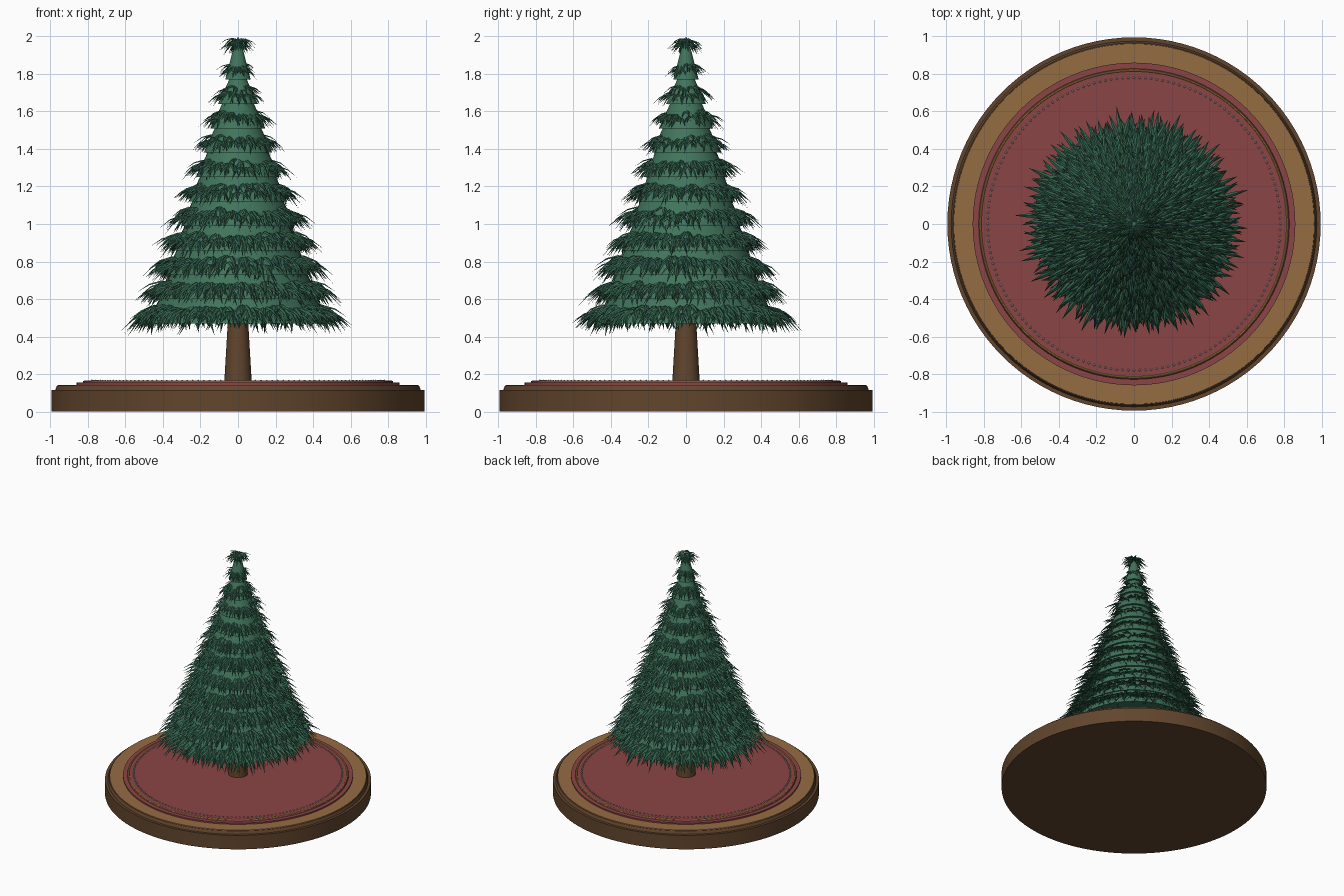
import bpy, bmesh, math, random
from mathutils import Vector, Matrix

random.seed(4)
if "Cube" in bpy.data.objects:
    bpy.data.objects.remove(bpy.data.objects["Cube"])


def material(name, *rgb):
    m = bpy.data.materials.new(name)
    m.use_nodes = True
    m.diffuse_color = (*rgb, 1)
    m.node_tree.nodes["Principled BSDF"].inputs["Base Color"].default_value = (*rgb, 1)
    return m


dark_wood = material("dark wood", 0.12, 0.06, 0.026)
light_wood = material("light wood", 0.30, 0.15, 0.055)
red_cloth = material("red cloth", 0.26, 0.06, 0.062)
gold = material("gold trim", 0.45, 0.27, 0.05)
silver = material("silver beads", 0.45, 0.45, 0.42)
foliage = material("foliage green", 0.052, 0.175, 0.105)
needles = material("needle green", 0.034, 0.125, 0.075)


def finish(name, bm, mat, smooth=True):
    mesh = bpy.data.meshes.new(name)
    bm.to_mesh(mesh)
    bm.free()
    mesh.materials.append(mat)
    ob = bpy.data.objects.new(name, mesh)
    bpy.context.collection.objects.link(ob)
    if smooth:
        bpy.ops.object.select_all(action="DESELECT")
        ob.select_set(True)
        bpy.context.view_layer.objects.active = ob
        bpy.ops.object.shade_smooth_by_angle(angle=math.radians(35))
    return ob


def frustum(bm, r1, r2, z1, z2, sides=64):
    bmesh.ops.create_cone(bm, cap_ends=True, segments=sides, radius1=r1, radius2=r2,
                          depth=z2 - z1, matrix=Matrix.Translation((0, 0, (z1 + z2) / 2)))


def disc(name, mat, *steps, sides=96):
    bm = bmesh.new()
    for step in steps:
        frustum(bm, *step, sides=sides)
    return finish(name, bm, mat)


# Stand, cloth and trunk
disc("stand_base", dark_wood, (0.995, 0.995, 0, 0.115))
disc("stand_rim", dark_wood, (0.975, 0.965, 0.114, 0.138))
disc("stand_top", light_wood, (0.965, 0.96, 0.12, 0.143))
disc("cloth_lower", red_cloth, (0.86, 0.86, 0.14, 0.154))
disc("cloth_upper", red_cloth, (0.83, 0.825, 0.15, 0.162))
disc("trunk", dark_wood, (0.073, 0.05, 0.16, 0.55), sides=32)

# Trim around the cloth
bpy.ops.mesh.primitive_torus_add(major_radius=0.818, minor_radius=0.005, major_segments=96,
                                 minor_segments=6, location=(0, 0, 0.162))
trim = bpy.context.object
trim.name = "gold_trim"
trim.data.materials.append(gold)
bm = bmesh.new()
BEADS = 160
for i in range(BEADS):
    a = math.tau * i / BEADS
    spot = Matrix.Translation((0.78 * math.cos(a), 0.78 * math.sin(a), 0.163))
    bmesh.ops.create_icosphere(bm, subdivisions=1, radius=0.007, matrix=spot)
finish("silver_beads", bm, silver)

# Stacked foliage cones
TIERS = 12
STEP = 0.13
tiers = [(0.47 + STEP * i, 0.48 - 0.45 * (i / (TIERS - 1)) ** 0.92) for i in range(TIERS)]
bm = bmesh.new()
for z, r in tiers[:-1]:
    frustum(bm, r, max(r - 0.075, 0.025), z, z + 0.165, sides=48)
frustum(bm, 0.035, 0, 1.9, 2.0, sides=24)
finish("foliage_cones", bm, foliage)


def blade(bm, root, heading, length, width, rise, drop):
    """One arched, pointed, creased blade."""
    out = Vector((math.cos(heading), math.sin(heading), 0))
    side = Vector((-out.y, out.x, 0))
    rows = []
    for t, w in ((0, 0.35), (0.3, 1), (0.65, 0.75)):
        mid = root + out * length * t
        mid.z += rise * t - drop * t * t
        lower = mid - Vector((0, 0, width * 0.35 * w))
        rows.append([bm.verts.new(p) for p in
                     (lower - side * width * w / 2, mid, lower + side * width * w / 2)])
    tip = bm.verts.new(root + out * length + Vector((0, 0, rise - drop)))
    for a, b in zip(rows, rows[1:]):
        for k in (0, 1):
            bm.faces.new((a[k], b[k], b[k + 1], a[k + 1]))
    for k in (0, 1):
        bm.faces.new((rows[-1][k], tip, rows[-1][k + 1]))


# Sprigs of drooping blades around each cone
bm = bmesh.new()
for i, (z, r) in enumerate(tiers):
    size = 1 - 0.5 * i / (TIERS - 1)
    count = max(6, round(math.tau * r / 0.07))
    for row in (0, 1):
        for j in range(count):
            a = math.tau * (j + row / 2 + random.uniform(-0.25, 0.25)) / count + i
            reach = max(r - 0.045 - 0.03 * row, 0.012)
            root = Vector((reach * math.cos(a), reach * math.sin(a),
                           z + 0.06 + 0.025 * row + random.uniform(-0.012, 0.012)))
            grow = size * random.uniform(0.85, 1.15)
            for k in range(-3, 4):
                fan = abs(k) / 3
                blade(bm, root, a + k * 0.38 + random.uniform(-0.12, 0.12),
                      grow * (0.18 - 0.08 * fan), 0.028 * size,
                      grow * 0.06, grow * random.uniform(0.11, 0.17))
finish("needle_sprigs", bm, needles, smooth=False)
